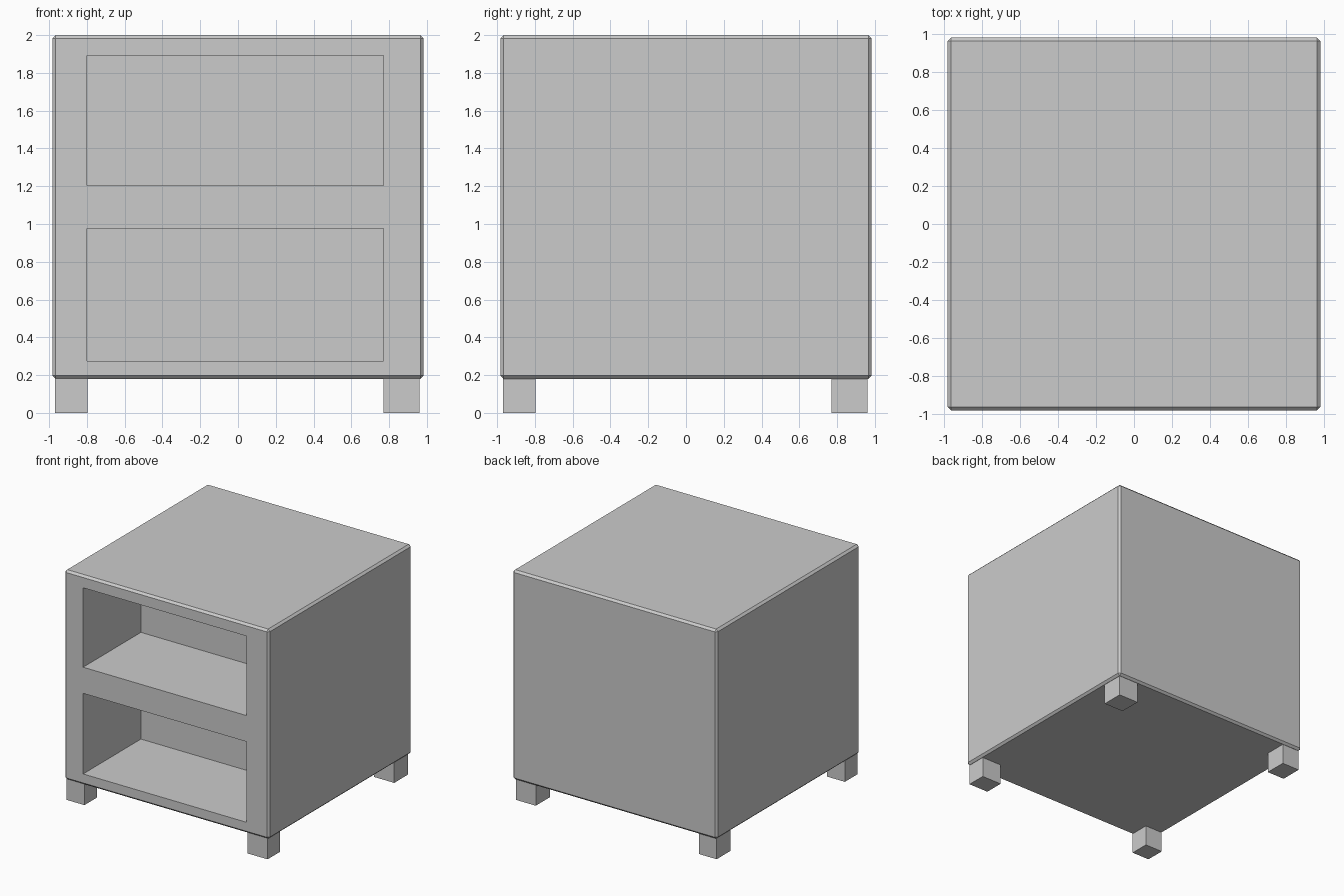
import bpy

if "Cube" in bpy.data.objects:
    bpy.data.objects.remove(bpy.data.objects["Cube"])


def box(name, lo, hi):
    """Axis-aligned box between two corners."""
    bpy.ops.mesh.primitive_cube_add(size=1, location=[(a + b) / 2 for a, b in zip(lo, hi)])
    ob = bpy.context.object
    ob.name = name
    ob.scale = [b - a for a, b in zip(lo, hi)]
    bpy.ops.object.transform_apply(location=False, rotation=False, scale=True)
    return ob


# Cabinet body with a small chamfer on every outer edge
H = 0.983
body = box("cabinet_body", (-H, -H, 0.18), (H, H, 2.0))
bevel = body.modifiers.new("chamfer", 'BEVEL')
bevel.width = 0.018
bevel.segments = 1

# Two open compartments cut into the front
for name, z0, z1 in (("upper", 1.203, 1.893), ("lower", 0.276, 0.976)):
    cutter = box(name + "_compartment_cutter", (-0.80, -1.2, z0), (0.77, -0.19, z1))
    cutter.hide_render = True
    cutter.hide_set(True)
    cut = body.modifiers.new(name + "_compartment", 'BOOLEAN')
    cut.operation = 'DIFFERENCE'
    cut.solver = 'EXACT'
    cut.object = cutter

# Bake the cuts into the body, then drop the cutters
bpy.ops.object.select_all(action='DESELECT')
body.select_set(True)
bpy.context.view_layer.objects.active = body
for m in list(body.modifiers):
    bpy.ops.object.modifier_apply(modifier=m.name)
for ob in list(bpy.data.objects):
    if ob.name.endswith("_cutter"):
        bpy.data.objects.remove(ob)

# Four square feet
spans = {"left": (-0.968, -0.798), "right": (0.77, 0.962)}
depths = {"front": (-0.968, -0.798), "back": (0.77, 0.962)}
for side, (x0, x1) in spans.items():
    for end, (y0, y1) in depths.items():
        box(f"{end}_{side}_foot", (x0, y0, 0), (x1, y1, 0.19))
